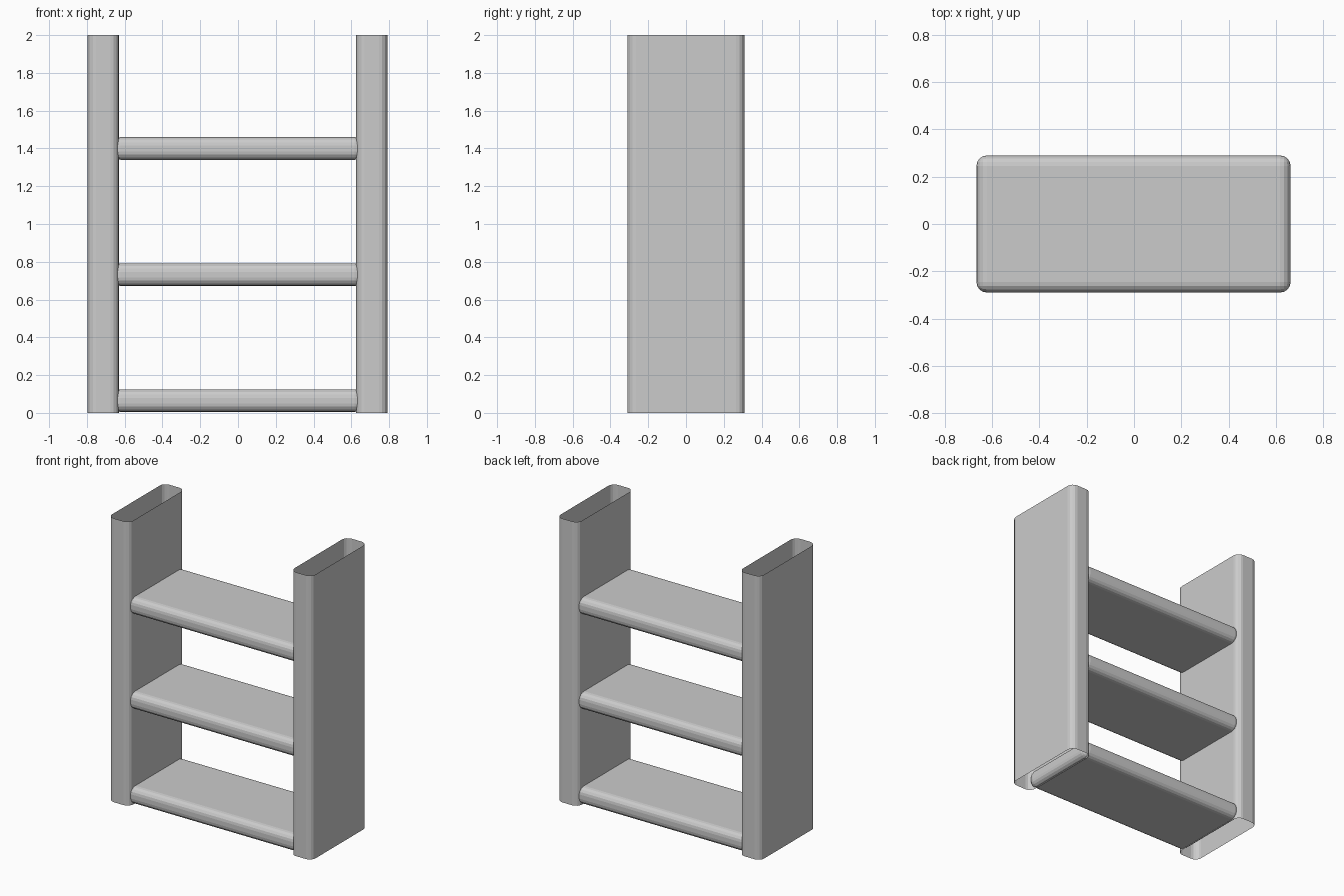
import bpy, bmesh

cube = bpy.data.objects.get("Cube")
if cube:
    bpy.data.objects.remove(cube)

# Plain grey for the whole ladder
grey = bpy.data.materials.new("light_grey")
grey.use_nodes = True
grey.diffuse_color = (0.6, 0.6, 0.6, 1)
grey.node_tree.nodes["Principled BSDF"].inputs["Base Color"].default_value = (0.6, 0.6, 0.6, 1)


def rounded_box(name, centre, size, radius, tube=False):
    """Box with rounded edges; a tube rounds only upright edges and has open ends."""
    bm = bmesh.new()
    bmesh.ops.create_cube(bm, size=1)
    bmesh.ops.scale(bm, vec=size, verts=bm.verts)
    if tube:
        ends = [f for f in bm.faces if abs(f.normal.z) > 0.9]
        bmesh.ops.delete(bm, geom=ends, context='FACES_ONLY')
        edges = [e for e in bm.edges if abs(e.verts[0].co.z - e.verts[1].co.z) > 0.1]
    else:
        edges = bm.edges[:]
    bmesh.ops.bevel(bm, geom=edges, offset=radius, segments=4,
                    profile=0.5, affect='EDGES', clamp_overlap=True)
    mesh = bpy.data.meshes.new(name)
    bm.to_mesh(mesh)
    bm.free()
    mesh.materials.append(grey)
    obj = bpy.data.objects.new(name, mesh)
    obj.location = centre
    bpy.context.collection.objects.link(obj)
    return obj


# Hollow side rails
for side, x in (("left", 0.708), ("right", -0.713)):
    rounded_box(side + "_rail", (x, 0, 1), (0.165, 0.62, 2), 0.045, tube=True)

# Steps, whose ends sit inside the rails
for i, z in enumerate((0.065, 0.732, 1.4)):
    rounded_box(f"step_{i + 1}", (-0.002, 0, z), (1.33, 0.58, 0.12), 0.045)
